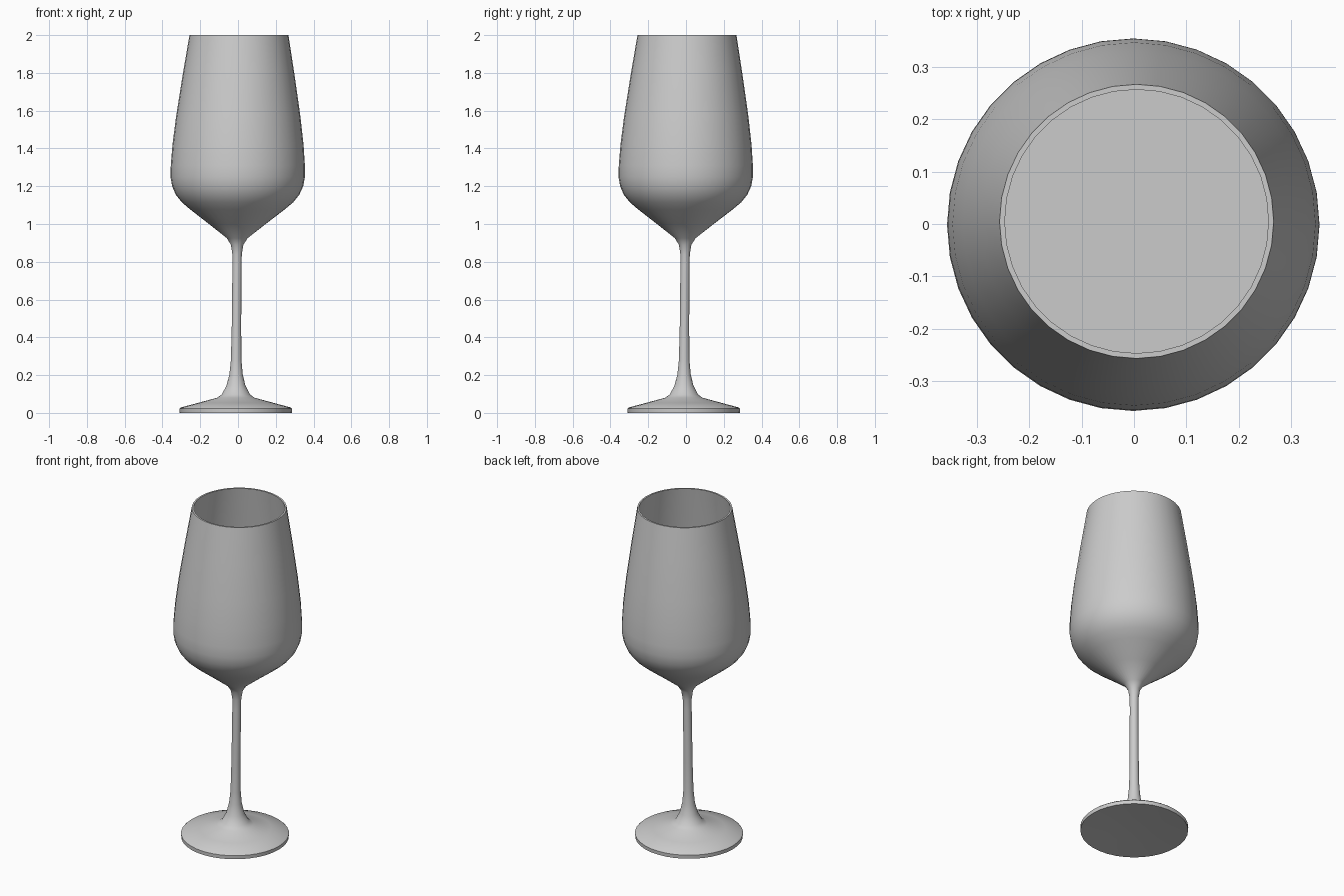
import bpy, bmesh, math

if "Cube" in bpy.data.objects:
    bpy.data.objects.remove(bpy.data.objects["Cube"])

SIDES = 36


def lean(z):
    # the glass leans very slightly, from foot to rim
    return -0.012 + 0.0085 * z


def lathe(name, profile):
    """Revolve (radius, z) points around z; radius 0 closes to a pole."""
    bm = bmesh.new()
    rings = []
    for r, z in profile:
        c = lean(z)
        if r == 0:
            rings.append([bm.verts.new((c, c, z))] * SIDES)
        else:
            rings.append([bm.verts.new((c + r * math.cos(math.tau * i / SIDES),
                                        c + r * math.sin(math.tau * i / SIDES), z))
                          for i in range(SIDES)])
    for a, b in zip(rings, rings[1:]):
        for i in range(SIDES):
            j = (i + 1) % SIDES
            bm.faces.new(dict.fromkeys((a[i], a[j], b[j], b[i])))
    bmesh.ops.recalc_face_normals(bm, faces=bm.faces)
    mesh = bpy.data.meshes.new(name)
    bm.to_mesh(mesh)
    bm.free()
    obj = bpy.data.objects.new(name, mesh)
    bpy.context.collection.objects.link(obj)
    bpy.ops.object.select_all(action='DESELECT')
    obj.select_set(True)
    bpy.context.view_layer.objects.active = obj
    bpy.ops.object.shade_smooth_by_angle(angle=math.radians(40))
    return obj


# foot and stem, from the underside up to the bowl
foot_and_stem = [(0, 0.012), (0.15, 0.008), (0.297, 0), (0.298, 0.022), (0.29, 0.029),
                 (0.20, 0.053), (0.10, 0.08), (0.075, 0.097), (0.05, 0.145),
                 (0.035, 0.205), (0.028, 0.28), (0.025, 0.45), (0.024, 0.78)]

# outside of the bowl
bowl_outer = [(0.025, 0.84), (0.033, 0.89), (0.055, 0.925), (0.15, 1.0), (0.25, 1.077),
              (0.295, 1.115), (0.327, 1.155), (0.347, 1.20), (0.356, 1.25),
              (0.355, 1.31), (0.347, 1.42), (0.329, 1.57), (0.296, 1.79), (0.262, 2.0)]

# inside of the thin bowl wall
bowl_inner = [(0.252, 2.0), (0.286, 1.79), (0.319, 1.57), (0.337, 1.42), (0.345, 1.31),
              (0.346, 1.25), (0.337, 1.20), (0.317, 1.16), (0.285, 1.122),
              (0.24, 1.085), (0.14, 1.01), (0.05, 0.945), (0, 0.93)]

lathe("wine_glass", foot_and_stem + bowl_outer + bowl_inner)

# drink resting in the bowl, with a flat top surface
drink = [(0, 0.935), (0.048, 0.95), (0.138, 1.014), (0.238, 1.089), (0.283, 1.126),
         (0.315, 1.163), (0.335, 1.202), (0.344, 1.25), (0, 1.25)]
lathe("drink", drink)
